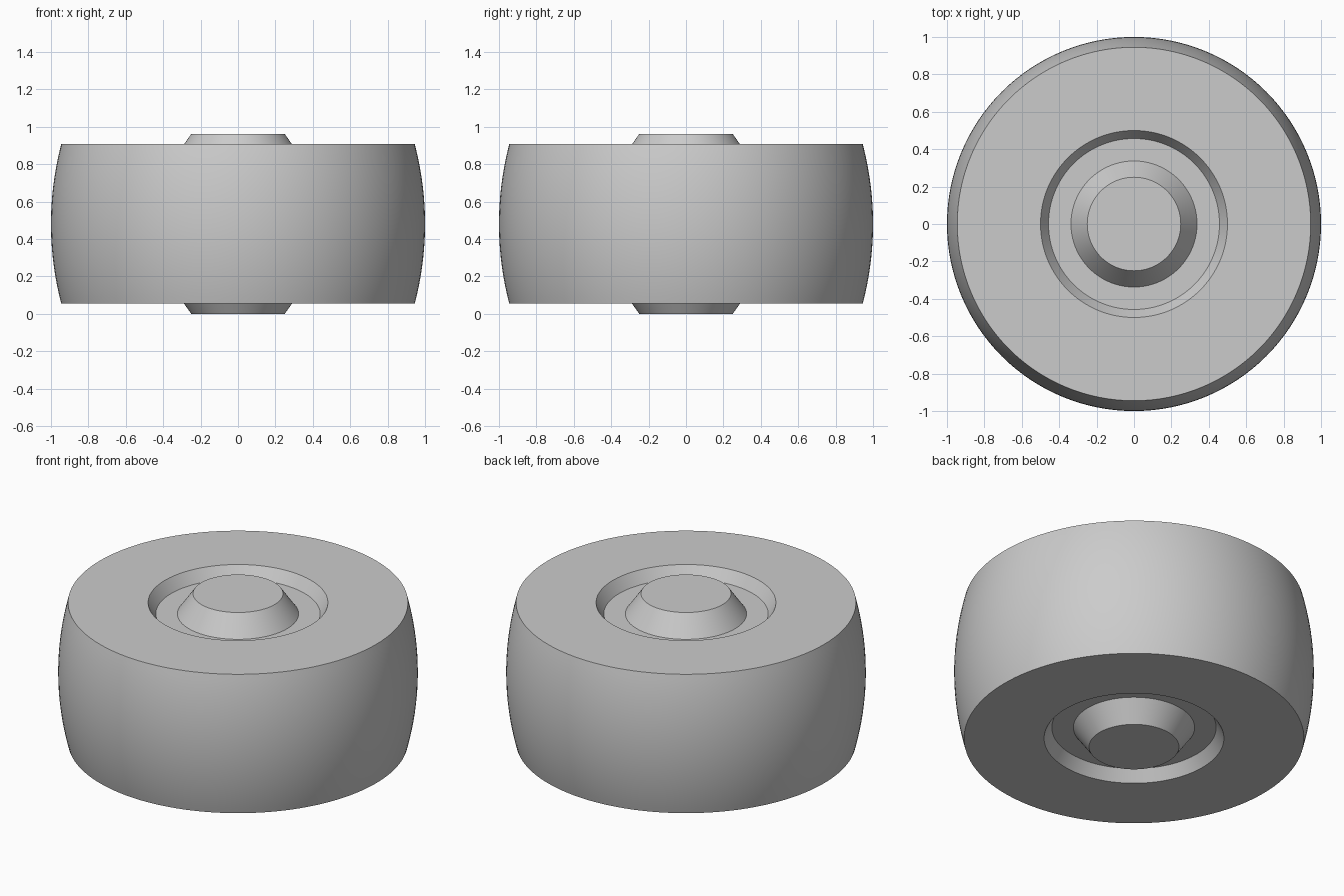
import bpy, bmesh, math

cube = bpy.data.objects.get("Cube")
if cube:
    bpy.data.objects.remove(cube, do_unlink=True)

SEGMENTS = 128
MID = 0.481        # height of the mirror plane
HALF = 0.426       # half height of the rolling face
BULGE = 0.055      # how far the rolling face swells outward
ARC_STEPS = 24

grey = bpy.data.materials.new("mid grey")
grey.use_nodes = True
colour = (0.6, 0.6, 0.6, 1)
grey.diffuse_color = colour
grey.node_tree.nodes["Principled BSDF"].inputs["Base Color"].default_value = colour


def lathe(name, profile, material):
    """Revolve (radius, height) points about z and cap both ends."""
    bm = bmesh.new()
    rings = []
    for r, z in profile:
        rings.append([bm.verts.new((r * math.cos(a), r * math.sin(a), z))
                      for a in (math.tau * i / SEGMENTS for i in range(SEGMENTS))])
    for low, high in zip(rings, rings[1:]):
        for i in range(SEGMENTS):
            j = (i + 1) % SEGMENTS
            bm.faces.new((low[i], low[j], high[j], high[i]))
    bm.faces.new(rings[0][::-1])
    bm.faces.new(rings[-1])
    bmesh.ops.recalc_face_normals(bm, faces=bm.faces)
    mesh = bpy.data.meshes.new(name)
    bm.to_mesh(mesh)
    bm.free()
    mesh.materials.append(material)
    obj = bpy.data.objects.new(name, mesh)
    bpy.context.collection.objects.link(obj)
    bpy.ops.object.select_all(action='DESELECT')
    obj.select_set(True)
    bpy.context.view_layer.objects.active = obj
    bpy.ops.object.shade_smooth_by_angle(angle=math.radians(25))
    return obj


# Tapered hub, recess floor and recess rim, as heights above the mirror plane
end = [(0.25, MID), (0.337, 0.357), (0.457, 0.357), (0.5, HALF)]

# Barrel-shaped rolling face, a circular arc from bottom edge to top edge
arc_radius = (HALF ** 2 + BULGE ** 2) / (2 * BULGE)
barrel = []
for k in range(ARC_STEPS + 1):
    h = HALF * (2 * k / ARC_STEPS - 1)
    barrel.append((1 - arc_radius + math.sqrt(arc_radius ** 2 - h ** 2), h))

# Bottom end, rolling face, then the same end mirrored on top
profile = [(r, -h) for r, h in end] + barrel + end[::-1]
lathe("roller_wheel", [(r, h + MID) for r, h in profile], grey)
